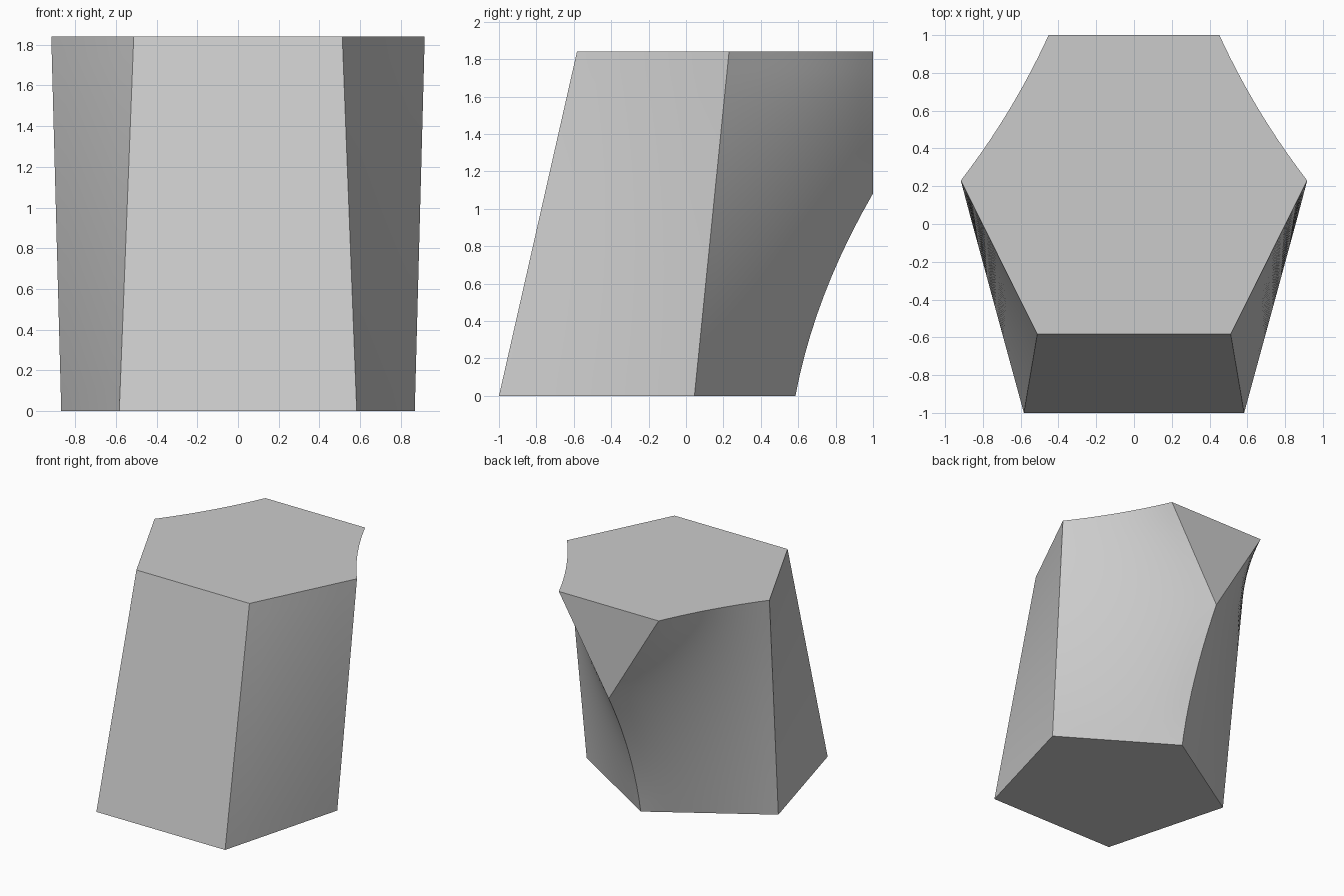
import bpy
import bmesh
import math
from mathutils import Vector

default = bpy.data.objects.get("Cube")
if default:
    bpy.data.objects.remove(default, do_unlink=True)

HEIGHT, ROWS, FORK, COLS = 1.84, 17, 10, 14
FORK_Z = HEIGHT * FORK / ROWS

# Corners of the left half: pentagon below, hexagon above, fork at the back
front_low, front_top = Vector((0.583, -1, 0)), Vector((0.512, -0.583, HEIGHT))
side_low, side_top = Vector((0.868, 0.045, 0)), Vector((0.917, 0.23, HEIGHT))
back_low, back_top = Vector((0, 0.585, 0)), Vector((0.452, 1, HEIGHT))
fork = Vector((0, 1, FORK_Z))


def line(a, b, count, bow=Vector()):
    """Points from a to b, pushed sideways by bow at the middle."""
    steps = [i / count for i in range(count + 1)]
    return [a.lerp(b, t) + bow * (4 * t * (1 - t)) for t in steps]


def relax(grid, rounds=250):
    """Stretch the inside of a grid evenly between its fixed borders."""
    for _ in range(rounds):
        for i in range(1, len(grid) - 1):
            for j in range(1, len(grid[0]) - 1):
                grid[i][j] = (grid[i - 1][j] + grid[i + 1][j]
                              + grid[i][j - 1] + grid[i][j + 1]) / 4


bm = bmesh.new()


def add_face(points):
    bm.faces.new([bm.verts.new(p) for p in points])


def add_grid(grid):
    for low, high in zip(grid, grid[1:]):
        for j in range(len(low) - 1):
            add_face((low[j], low[j + 1], high[j + 1], high[j]))


# Upright edges, with the back edge curving to the fork and then branching
front_edge = line(front_low, front_top, ROWS)
side_edge = line(side_low, side_top, ROWS)
back_edge = line(back_low, fork, FORK, Vector((0, -0.053, 0)))
branch = line(fork, back_top, ROWS - FORK)
top_curve = line(side_top, back_top, COLS, Vector((-0.022, -0.013, 0)))

# Front and side walls
add_grid([[Vector((0, p.y, p.z)), p] for p in front_edge])
add_grid([line(a, b, 6) for a, b in zip(front_edge, side_edge)])

# Curved back wall
back_wall = [line(a, b, COLS) for a, b in zip(side_edge, back_edge + branch[1:])]
back_wall[-1] = top_curve
relax(back_wall)
add_grid(back_wall)

# Flat back triangle, base and lid
add_face(branch + [Vector((0, 1, HEIGHT))])
add_face([Vector((0, -1, 0)), back_low] + line(side_low, back_low, COLS)[-2::-1]
         + line(front_low, side_low, 6)[-2::-1])
add_face([Vector((0, front_top.y, HEIGHT))] + line(front_top, side_top, 6)
         + top_curve[1:] + [Vector((0, 1, HEIGHT))])

# Mirror the half and weld it into one closed solid
bmesh.ops.remove_doubles(bm, verts=bm.verts, dist=0.0005)
bmesh.ops.mirror(bm, geom=bm.verts[:] + bm.edges[:] + bm.faces[:],
                 axis="X", merge_dist=0.0005)
bmesh.ops.remove_doubles(bm, verts=bm.verts, dist=0.0005)
bmesh.ops.recalc_face_normals(bm, faces=bm.faces)
bmesh.ops.dissolve_limit(bm, angle_limit=0.001, verts=[],
                         edges=[e for e in bm.edges
                                if all(abs(v.co.x) < 0.0005 for v in e.verts)])

mesh = bpy.data.meshes.new("twisted_prism")
bm.to_mesh(mesh)
bm.free()
body = bpy.data.objects.new("twisted_prism", mesh)
bpy.context.collection.objects.link(body)

# Plain grey
grey = bpy.data.materials.new("light_grey")
grey.use_nodes = True
colour = (0.6, 0.6, 0.6, 1)
grey.diffuse_color = colour
grey.node_tree.nodes["Principled BSDF"].inputs["Base Color"].default_value = colour
mesh.materials.append(grey)

bpy.ops.object.select_all(action="DESELECT")
body.select_set(True)
bpy.context.view_layer.objects.active = body
bpy.ops.object.shade_smooth_by_angle(angle=math.radians(22))
